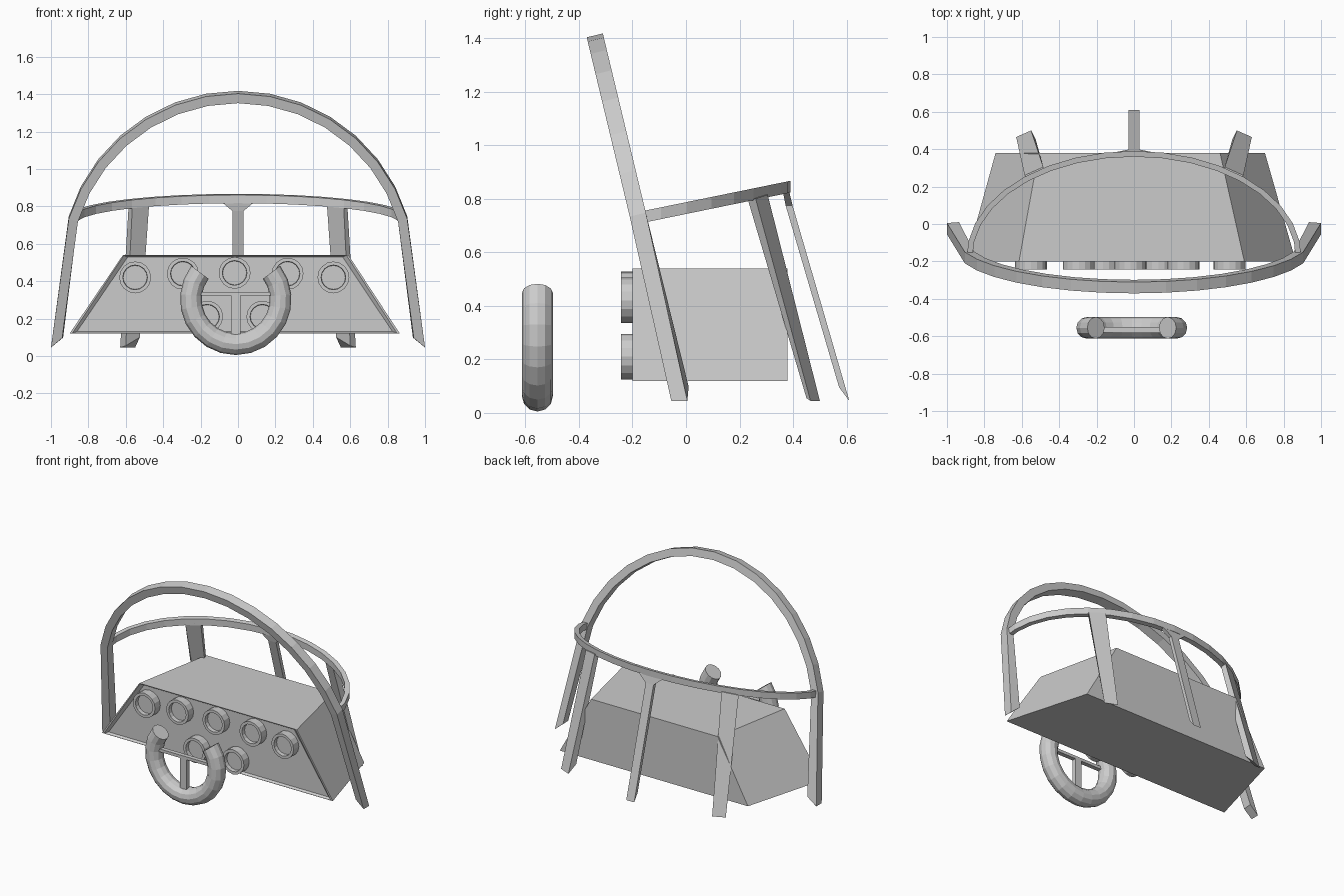
import bpy, bmesh
from math import sin, cos, pi, radians
from mathutils import Vector

if "Cube" in bpy.data.objects:
    bpy.data.objects.remove(bpy.data.objects["Cube"])


def loft(name, rings, smooth=False):
    """Skin a list of equal-sized point rings and cap both ends."""
    bm = bmesh.new()
    vs = [[bm.verts.new(p) for p in r] for r in rings]
    n = len(rings[0])
    for a, b in zip(vs, vs[1:]):
        for i in range(n):
            j = (i + 1) % n
            bm.faces.new((a[i], a[j], b[j], b[i]))
    bm.faces.new(vs[0])
    bm.faces.new(vs[-1][::-1])
    bmesh.ops.recalc_face_normals(bm, faces=bm.faces)
    me = bpy.data.meshes.new(name)
    bm.to_mesh(me)
    bm.free()
    ob = bpy.data.objects.new(name, me)
    bpy.context.collection.objects.link(ob)
    return ob


def box(name, x0, x1, y0, y1, z0, z1):
    return loft(name, [[(x0, y, z0), (x1, y, z0), (x1, y, z1), (x0, y, z1)]
                       for y in (y0, y1)])


def mirror(ring):
    return [(-p[0], p[1], p[2]) for p in ring]


# Dashboard body, tapering to the rear, with a shallow recessed front panel
def panel(y, xb0, xb1, xt0, xt1, zb, zt):
    return [(xb0, y, zb), (xb1, y, zb), (xt1, y, zt), (xt0, y, zt)]


loft("dashboard", [
    panel(0.38, -0.74, 0.70, -0.51, 0.46, 0.12, 0.54),
    panel(-0.20, -0.90, 0.865, -0.615, 0.59, 0.12, 0.54),
    panel(-0.20, -0.885, 0.85, -0.61, 0.58, 0.122, 0.538),
    panel(-0.185, -0.86, 0.825, -0.59, 0.56, 0.132, 0.528)])

# Round gauges with recessed dials
gauges = [(-0.55, 0.42), (-0.295, 0.44), (-0.018, 0.444), (0.265, 0.44), (0.51, 0.42),
          (-0.165, 0.21), (0.13, 0.21)]
for k, (gx, gz) in enumerate(gauges):
    loft(f"gauge_{k + 1}", [
        [(gx + r * cos(2 * pi * i / 16), y, gz + r * sin(2 * pi * i / 16)) for i in range(16)]
        for r, y in ((0.085, -0.18), (0.085, -0.242), (0.066, -0.242), (0.064, -0.215))])

# Main leaning hoop: foot, arch, foot in one sweep
foot = [(1.0, -0.055, 0.045), (1.0, 0.005, 0.045), (0.935, 0.01, 0.098), (0.94, -0.055, 0.096)]
depth = Vector((0, 0.97, 0.24)) * 0.031


def arch_ring(a):
    pts = []
    for r, s in ((0.946, -1), (0.946, 1), (0.895, 1), (0.895, -1)):
        z = 0.464 + r * sin(a)
        pts.append(Vector((r * cos(a), -0.18 - 0.24 * (z - 0.74), z)) + s * depth)
    return pts


SEG = 14
arch = [arch_ring(radians(17 + 146 * i / SEG)) for i in range(SEG + 1)]
loft("main_hoop", [foot] + arch + [mirror(foot)])


# Rear rail: half ellipse sloping up to the back
def rail_ring(a):
    pts = []
    for d, h in ((0, -0.022), (0, 0.022), (-0.03, 0.022), (-0.03, -0.022)):
        y = -0.175 + (0.565 + d) * sin(a)
        pts.append((( 0.895 + d) * cos(a), y, 0.728 + 0.205 * (y + 0.18) + h))
    return pts


loft("rear_rail", [rail_ring(radians(-2 + 184 * i / 18)) for i in range(19)])

# Diagonal rear struts, mirrored
strut = [[(0.55, 0.50, 0.045), (0.63, 0.465, 0.045), (0.60, 0.45, 0.055), (0.525, 0.45, 0.10)],
         [(0.485, 0.305, 0.815), (0.585, 0.26, 0.80), (0.565, 0.23, 0.80), (0.475, 0.27, 0.815)]]
loft("rear_strut_right", strut)
loft("rear_strut_left", [mirror(r) for r in strut])


# Centre strut flaring out where it meets the rail
def centre_ring(w, y0, z0, y1, z1):
    return [(-w, y0, z0), (w, y0, z0), (w, y1, z1), (-w, y1, z1)]


loft("centre_strut", [
    centre_ring(0.03, 0.572, 0.095, 0.61, 0.045),
    centre_ring(0.03, 0.372, 0.775, 0.398, 0.775),
    centre_ring(0.09, 0.362, 0.825, 0.386, 0.825)])

# Steering yoke: open torus with a T-shaped spoke
cx, cy, cz, R, r = -0.012, -0.555, 0.303, 0.24, 0.058
rings = []
for i in range(17):
    a = radians(143 + 254 * i / 16)
    rings.append([(cx + (R + r * cos(t)) * cos(a), cy + r * sin(t), cz + (R + r * cos(t)) * sin(a))
                  for t in (2 * pi * k / 12 for k in range(12))])
loft("yoke_grip", rings)
box("yoke_crossbar", cx - 0.21, cx + 0.21, -0.58, -0.55, 0.323, 0.343)
box("yoke_spoke", cx - 0.025, cx + 0.025, -0.58, -0.55, 0.10, 0.33)
